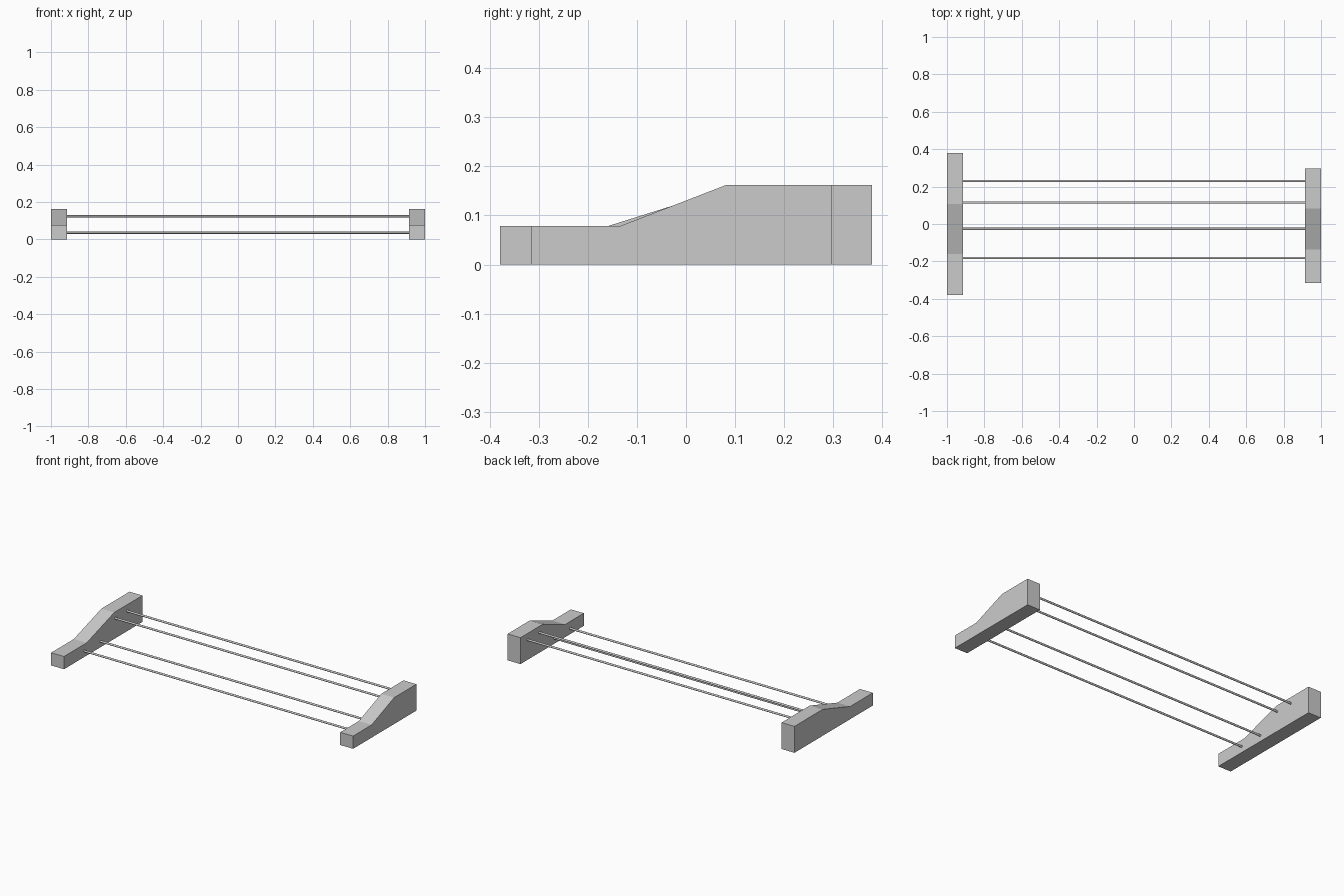
import bpy, bmesh, math

if "Cube" in bpy.data.objects:
    bpy.data.objects.remove(bpy.data.objects["Cube"])


def end_block(name, x0, x1, profile):
    """Extrude a (y, z) side profile from x0 to x1."""
    bm = bmesh.new()
    face = bm.faces.new([bm.verts.new((x0, y, z)) for y, z in profile])
    out = bmesh.ops.extrude_face_region(bm, geom=[face])
    moved = [v for v in out["geom"] if isinstance(v, bmesh.types.BMVert)]
    bmesh.ops.translate(bm, verts=moved, vec=(x1 - x0, 0, 0))
    bmesh.ops.recalc_face_normals(bm, faces=bm.faces)
    mesh = bpy.data.meshes.new(name)
    bm.to_mesh(mesh)
    bm.free()
    bpy.context.collection.objects.link(bpy.data.objects.new(name, mesh))


LOW, HIGH = 0.078, 0.162

# Stepped end blocks: low at the front, sloping up to a tall back
for name, x0, x1, front, slope_start, slope_end, back in (
    ("left_end_block", -1.0, -0.913, -0.379, -0.16, 0.107, 0.379),
    ("right_end_block", 0.913, 1.0, -0.315, -0.135, 0.082, 0.297),
):
    end_block(name, x0, x1, [(front, 0), (back, 0), (back, HIGH),
                             (slope_end, HIGH), (slope_start, LOW), (front, LOW)])

# Thin cross rods: two low at the front, two high at the back
for name, y, z in (
    ("front_low_rod", -0.182, 0.036),
    ("rear_low_rod", -0.026, 0.036),
    ("front_high_rod", 0.115, 0.124),
    ("rear_high_rod", 0.230, 0.124),
):
    bpy.ops.mesh.primitive_cylinder_add(vertices=16, radius=0.006, depth=1.828,
                                        location=(0, y, z), rotation=(0, math.pi / 2, 0))
    bpy.context.object.name = name
    bpy.ops.object.shade_smooth_by_angle()
